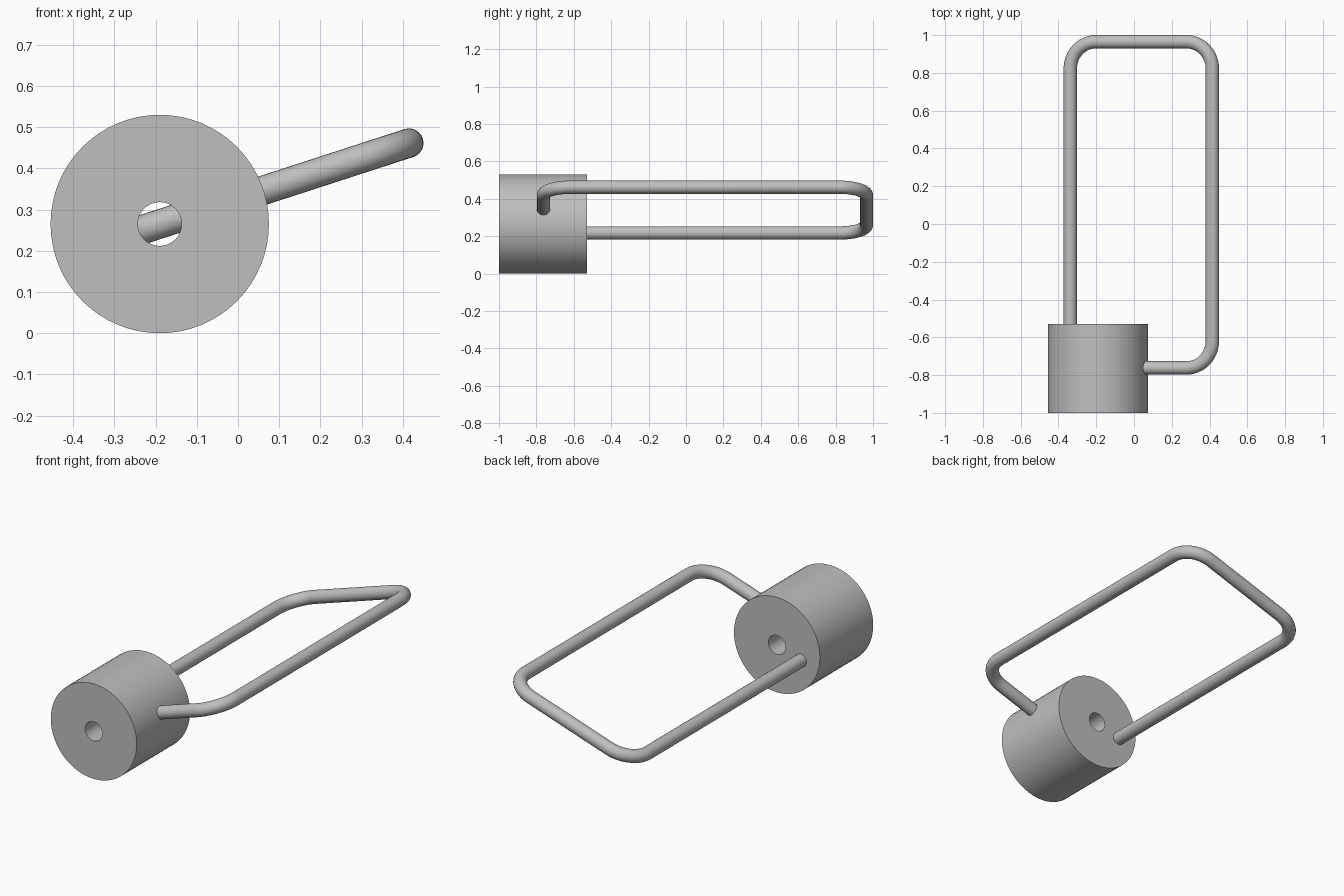
import bpy, bmesh, math
from mathutils import Vector

if "Cube" in bpy.data.objects:
    bpy.data.objects.remove(bpy.data.objects["Cube"])

grey = bpy.data.materials.new("grey metal")
grey.diffuse_color = (0.52, 0.52, 0.52, 1)
grey.use_nodes = True
grey.node_tree.nodes["Principled BSDF"].inputs["Base Color"].default_value = grey.diffuse_color

AXIS = Vector((-0.19, 0, 0.265))        # drum axis, running along y
TILT = math.radians(18)                 # tilt of the handle plane
Y0, Y1 = -1.0, -0.53


def finish(obj):
    obj.data.materials.append(grey)
    bpy.ops.object.select_all(action='DESELECT')
    bpy.context.view_layer.objects.active = obj
    obj.select_set(True)
    bpy.ops.object.shade_smooth_by_angle(angle=math.radians(35))


def mesh_object(name, bm):
    bmesh.ops.recalc_face_normals(bm, faces=bm.faces)
    me = bpy.data.meshes.new(name)
    bm.to_mesh(me)
    bm.free()
    obj = bpy.data.objects.new(name, me)
    bpy.context.collection.objects.link(obj)
    finish(obj)


# Drum: a rectangular section spun round the axis, leaving a through hole
bm = bmesh.new()
N = 64
rings = []
for r, y in ((0.265, Y0), (0.265, Y1), (0.053, Y1), (0.053, Y0)):
    rings.append([bm.verts.new(AXIS + Vector((r * math.cos(a), y, r * math.sin(a))))
                  for a in (2 * math.pi * i / N for i in range(N))])
for k in range(4):
    a, b = rings[k], rings[(k + 1) % 4]
    for i in range(N):
        j = (i + 1) % N
        bm.faces.new((a[i], a[j], b[j], b[i]))
mesh_object("drum", bm)

# Handle path in its own tilted plane: (distance from axis, y), rounded corners
L, R, B, F, BEND = -0.155, 0.636, 0.965, -0.762, 0.143
path = [(L, Y1 - 0.003)]
for cu, cy, start in ((L + BEND, B - BEND, 180), (R - BEND, B - BEND, 90),
                      (R - BEND, F + BEND, 0)):
    for i in range(13):
        a = math.radians(start - 7.5 * i)
        path.append((cu + BEND * math.cos(a), cy + BEND * math.sin(a)))
path.append((0.258, F))

# Handle: round section swept along the path, with flat ends
U = Vector((math.cos(TILT), 0, math.sin(TILT)))
Y = Vector((0, 1, 0))
W = U.cross(Y)
pts = [AXIS + U * u + Y * y for u, y in path]
bm = bmesh.new()
M, RAD = 24, 0.0355
rings = []
for i, p in enumerate(pts):
    if i == 0:
        t = pts[1] - p
    elif i == len(pts) - 1:
        t = p - pts[i - 1]
    else:
        t = (pts[i + 1] - p).normalized() + (p - pts[i - 1]).normalized()
    side = t.normalized().cross(W)
    rings.append([bm.verts.new(p + RAD * (side * math.cos(a) + W * math.sin(a)))
                  for a in (2 * math.pi * k / M for k in range(M))])
for a, b in zip(rings, rings[1:]):
    for k in range(M):
        j = (k + 1) % M
        bm.faces.new((a[k], a[j], b[j], b[k]))
bm.faces.new(rings[0])
bm.faces.new(rings[-1])
mesh_object("handle", bm)
